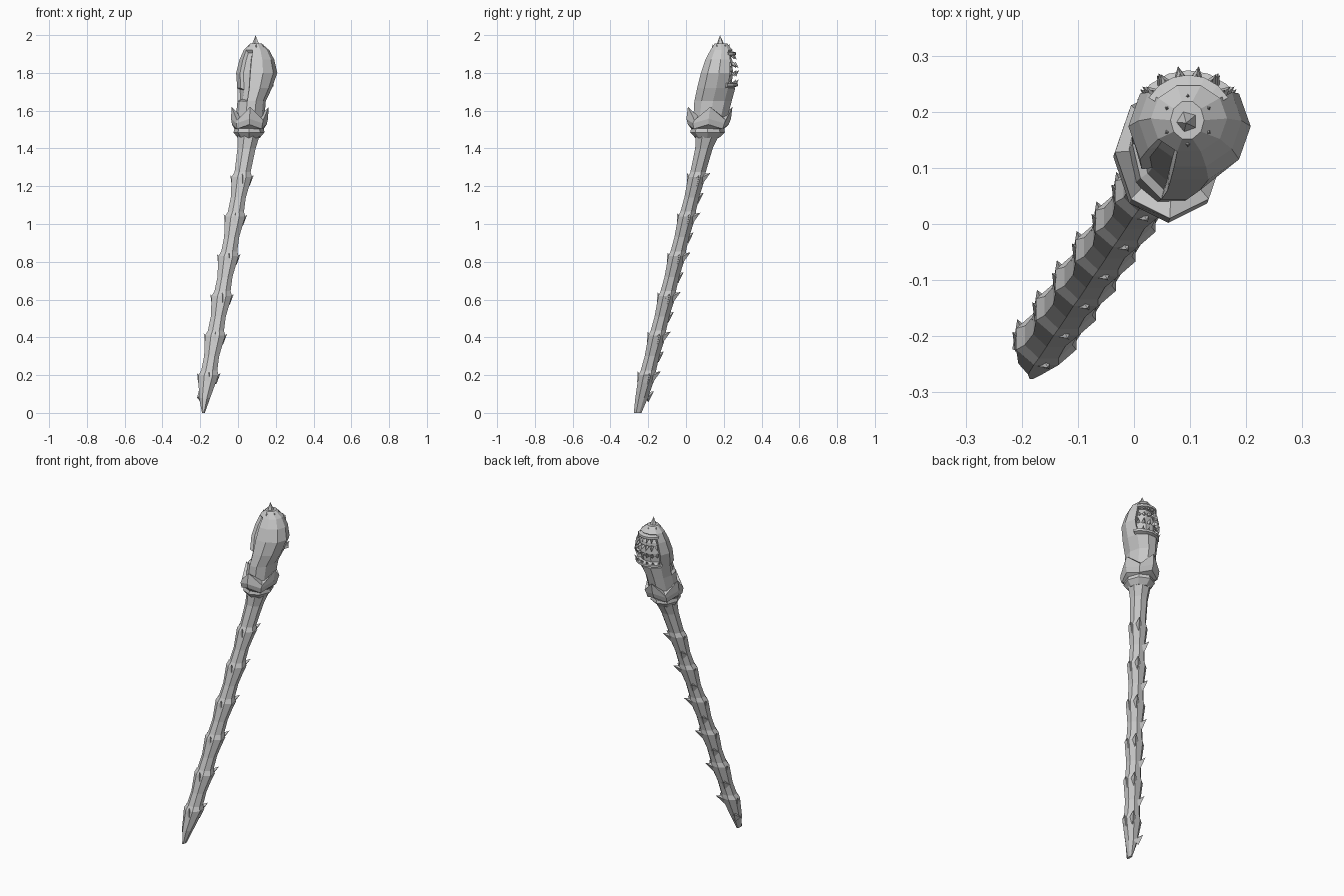
import bpy, bmesh, math
from mathutils import Vector

cube = bpy.data.objects.get("Cube")
if cube:
    bpy.data.objects.remove(cube)

stone = bpy.data.materials.new("grey_stone")
stone.use_nodes = True
GREY = (0.6, 0.6, 0.6, 1)
stone.diffuse_color = GREY
stone.node_tree.nodes["Principled BSDF"].inputs["Base Color"].default_value = GREY


def finish(bm, name):
    bmesh.ops.recalc_face_normals(bm, faces=bm.faces)
    mesh = bpy.data.meshes.new(name)
    bm.to_mesh(mesh)
    bm.free()
    mesh.materials.append(stone)
    obj = bpy.data.objects.new(name, mesh)
    bpy.context.collection.objects.link(obj)
    return obj


def axis(z):
    """Centre of the leaning staff at a height."""
    return Vector((-0.19 + 0.168 * z, -0.255 + 0.25 * z, z))


def ring(bm, center, rx, ry, sides, phase=0.0, lift=None):
    verts = []
    for i in range(sides):
        a = math.tau * (i + phase) / sides
        dz = lift(a) if lift else 0
        verts.append(bm.verts.new(Vector(center) + Vector((rx * math.cos(a), ry * math.sin(a), dz))))
    return verts


def skin(bm, rings, caps=True):
    for low, high in zip(rings, rings[1:]):
        n = len(low)
        for i in range(n):
            j = (i + 1) % n
            bm.faces.new((low[i], low[j], high[j], high[i]))
    if caps:
        bm.faces.new(rings[0])
        bm.faces.new(rings[-1])


def spike(bm, base, tip, width, sides=4):
    """A small pyramid from base to tip."""
    base, tip = Vector(base), Vector(tip)
    turn = (tip - base).to_track_quat('Z', 'Y')
    foot = [bm.verts.new(base + turn @ Vector((width * math.cos(math.tau * i / sides),
                                               width * math.sin(math.tau * i / sides), 0)))
            for i in range(sides)]
    point = bm.verts.new(tip)
    for i in range(sides):
        bm.faces.new((foot[i], foot[(i + 1) % sides], point))
    bm.faces.new(foot)


# Shaft: repeated segments that flare towards a lip, above a pointed foot
bm = bmesh.new()
rings = [ring(bm, (-0.183, -0.256, 0), 0.008, 0.022, 8, 0.5),
         ring(bm, axis(0.08), 0.032, 0.036, 8, 0.5)]
joints = [0.2 + 0.21 * k for k in range(6)]
for z in joints:
    rings.append(ring(bm, axis(z), 0.058, 0.05, 8, 0.5))
    rings.append(ring(bm, axis(z + 0.025), 0.046, 0.044, 8, 0.5))
    if z < 1.2:
        rings.append(ring(bm, axis(z + 0.1), 0.043, 0.042, 8, 0.5))
rings.append(ring(bm, axis(1.4), 0.052, 0.05, 8, 0.5))
rings.append(ring(bm, axis(1.5), 0.068, 0.075, 8, 0.5))
skin(bm, rings)
finish(bm, "shaft")

# Thorns: staggered rows down the back and a pair at each lip
bm = bmesh.new()
for k, z in enumerate(joints):
    for side, height, reach in ((1, z + 0.02, 0.08), (-1, z - 0.085, 0.068)):
        out = Vector((0.55 * side, 0.83, 0))
        spike(bm, axis(height - 0.035) + out * 0.026, axis(height) + out * reach, 0.028)
    for side in (-1, 1):
        spike(bm, axis(z - 0.035) + Vector((0.035 * side, 0, 0)),
              axis(z + 0.01) + Vector((0.062 * side, 0.01, 0)), 0.02)
    spike(bm, axis(z - 0.03) + Vector((0, -0.03, 0)), axis(z + 0.02) + Vector((0, -0.056, 0)), 0.02)
finish(bm, "thorns")

# Collar: stepped band with a four-pointed rim
bm = bmesh.new()
crown = lambda a: 0.035 * math.cos(4 * a)
half = lambda a: 0.012 * math.cos(4 * a)
skin(bm, [ring(bm, (0.057, 0.112, 1.455), 0.058, 0.062, 8),
          ring(bm, (0.058, 0.114, 1.485), 0.082, 0.092, 8),
          ring(bm, (0.059, 0.115, 1.505), 0.078, 0.088, 8),
          ring(bm, (0.06, 0.118, 1.515), 0.092, 0.108, 8, 0, half),
          ring(bm, (0.061, 0.12, 1.545), 0.098, 0.118, 8, 0, half),
          ring(bm, (0.064, 0.128, 1.585), 0.098, 0.118, 8, 0, crown),
          ring(bm, (0.065, 0.13, 1.58), 0.07, 0.09, 8, 0, half)])
finish(bm, "collar")

# Head: faceted bulb, with a sunk groove in front and a hollow mouth behind
profile = [(0.062, 0.125, 1.54, 0.076, 0.092), (0.072, 0.143, 1.65, 0.075, 0.104),
           (0.088, 0.16, 1.72, 0.092, 0.106), (0.099, 0.174, 1.8, 0.109, 0.1),
           (0.1, 0.184, 1.87, 0.092, 0.086), (0.098, 0.188, 1.92, 0.068, 0.062),
           (0.095, 0.185, 1.955, 0.03, 0.035)]
bm = bmesh.new()
skin(bm, [ring(bm, (x, y, z), rx, ry, 10) for x, y, z, rx, ry in profile])
bmesh.ops.recalc_face_normals(bm, faces=bm.faces)
groove, mouth = [], []
for f in bm.faces:
    c = f.calc_center_median()
    angle = math.degrees(math.atan2(c.y - 0.175, c.x - 0.095)) % 360
    if 1.67 < c.z < 1.9 and 205 < angle < 250:
        groove.append(f)
    if 1.74 < c.z < 1.91 and 50 < angle < 130:
        mouth.append(f)
bmesh.ops.inset_region(bm, faces=groove, thickness=0.012, depth=-0.014)
bmesh.ops.inset_region(bm, faces=mouth, thickness=0.008, depth=-0.022)
finish(bm, "head")

# Teeth: curved rows over the mouth
bm = bmesh.new()
for z, cy, radius, drop in ((1.735, 0.168, 0.1, 0.03), (1.79, 0.176, 0.095, 0.025),
                            (1.85, 0.182, 0.086, -0.025), (1.9, 0.184, 0.074, -0.03)):
    for k in range(6):
        a = math.radians(40 + 20 * k)
        out = Vector((math.cos(a), math.sin(a), 0))
        root = Vector((0.097, cy, z)) + out * (radius - 0.012)
        spike(bm, root, root + out * 0.024 + Vector((0, 0, drop)), 0.012)
finish(bm, "teeth")

# Lips: ridged bands that carry the teeth
for name, z, cy, r in (("lower_lip", 1.735, 0.168, 0.096), ("upper_lip", 1.9, 0.184, 0.072)):
    bm = bmesh.new()
    sections = []
    for k in range(7):
        a = math.radians(30 + 20 * k)
        out = Vector((math.cos(a), math.sin(a), 0))
        mid = Vector((0.097, cy, z)) + out * r
        sections.append([bm.verts.new(mid + out * d + Vector((0, 0, h)))
                         for d, h in ((-0.02, -0.016), (0.01, -0.005), (0.01, 0.008), (-0.02, 0.016))])
    skin(bm, sections)
    finish(bm, name)

# Crest: tall central point with smaller ones around it
bm = bmesh.new()
spike(bm, (0.095, 0.183, 1.935), (0.093, 0.18, 2.0), 0.027, 5)
for k in range(6):
    a = math.radians(60 * k + 30)
    out = Vector((math.cos(a), math.sin(a), 0))
    root = Vector((0.096, 0.185, 1.915)) + out * 0.038
    spike(bm, root, root + out * 0.006 + Vector((0, 0, 0.037)), 0.014)
finish(bm, "crest")
